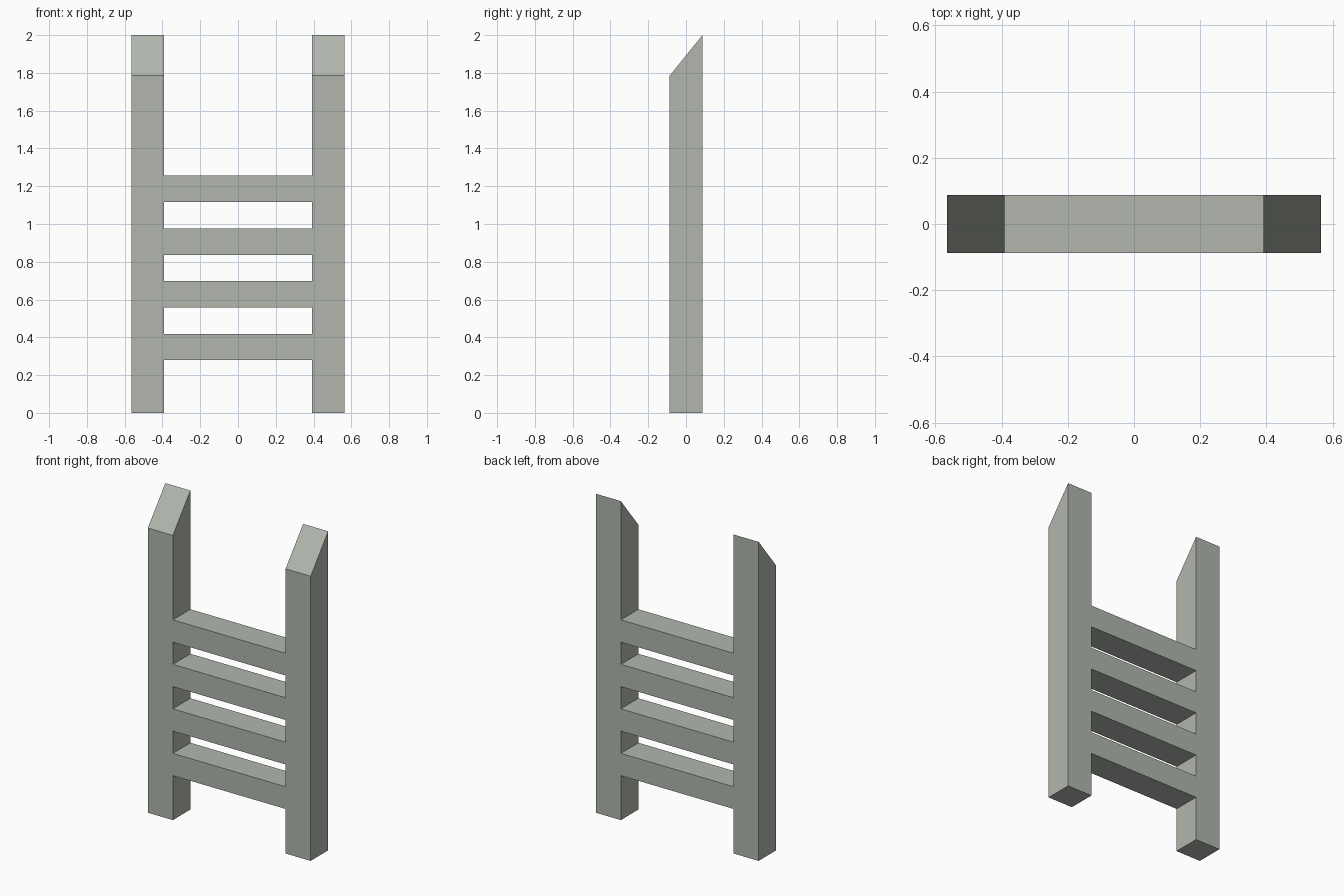
import bpy
import bmesh

if "Cube" in bpy.data.objects:
    bpy.data.objects.remove(bpy.data.objects["Cube"])

HALF_W = 0.565    # outer half width
INNER = 0.391     # inner face of the posts
D = 0.087         # half depth
PITCH = 0.279     # rung spacing

mat = bpy.data.materials.new("grey green paint")
mat.diffuse_color = (0.44, 0.47, 0.42, 1.0)
mat.use_nodes = True
mat.node_tree.nodes["Principled BSDF"].inputs["Base Color"].default_value = mat.diffuse_color


def extrude_x(name, profile, x0, x1):
    """Solid from a (y, z) profile running from x0 to x1."""
    bm = bmesh.new()
    face = bm.faces.new([bm.verts.new((x0, y, z)) for y, z in profile])
    ext = bmesh.ops.extrude_face_region(bm, geom=[face])
    verts = [g for g in ext["geom"] if isinstance(g, bmesh.types.BMVert)]
    bmesh.ops.translate(bm, verts=verts, vec=(x1 - x0, 0, 0))
    bmesh.ops.recalc_face_normals(bm, faces=bm.faces[:])
    mesh = bpy.data.meshes.new(name)
    bm.to_mesh(mesh)
    bm.free()
    mesh.materials.append(mat)
    obj = bpy.data.objects.new(name, mesh)
    bpy.context.collection.objects.link(obj)
    return obj


# Posts with tops sloping down to the front
post = [(-D, 0), (D, 0), (D, 2.0), (-D, 1.785)]
extrude_x("left_post", post, -HALF_W, -INNER)
extrude_x("right_post", post, INNER, HALF_W)

# Four rungs, flush with the posts
for i in range(1, 5):
    z0 = PITCH * i
    z1 = z0 + PITCH / 2
    extrude_x(f"rung_{i}", [(-D, z0), (D, z0), (D, z1), (-D, z1)], -INNER, INNER)
